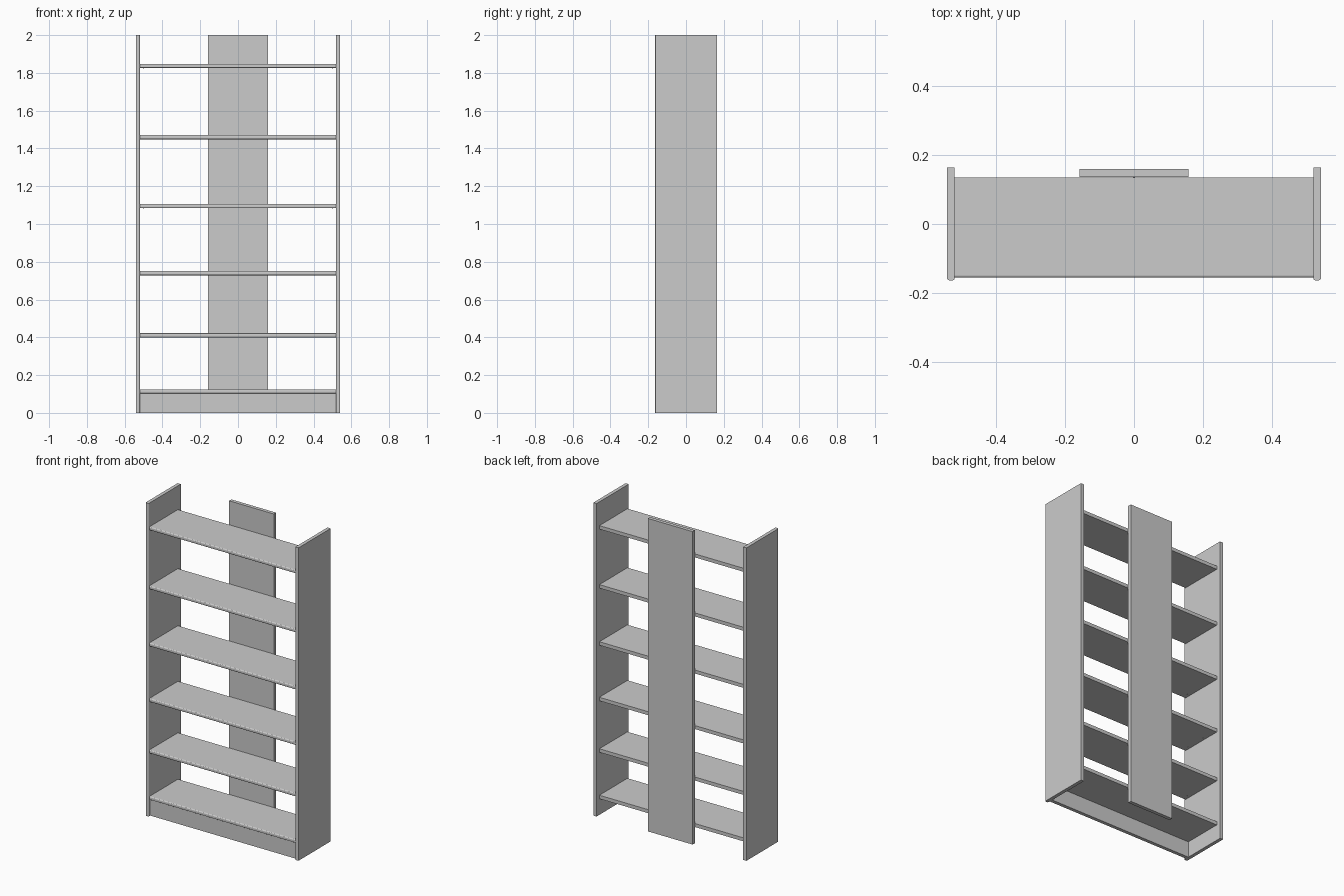
import bpy, bmesh
from mathutils import Matrix

if "Cube" in bpy.data.objects:
    bpy.data.objects.remove(bpy.data.objects["Cube"])


def board(name, lo, hi, round_axis=None):
    """Box between two corners; front edges running along round_axis are rounded."""
    bm = bmesh.new()
    bmesh.ops.create_cube(bm, size=1)
    for v in bm.verts:
        v.co = [a + (c + 0.5) * (b - a) for a, b, c in zip(lo, hi, v.co)]
    if round_axis is not None:
        edges = [e for e in bm.edges
                 if all(abs(v.co.y - lo[1]) < 1e-5 for v in e.verts)
                 and abs(e.verts[0].co[round_axis] - e.verts[1].co[round_axis]) > 1e-4]
        bmesh.ops.bevel(bm, geom=edges, offset=0.007, segments=4,
                        profile=0.5, affect='EDGES')
    return finish(name, bm)


def screw(name, loc, axis):
    """Tiny flat screw head facing along axis."""
    bm = bmesh.new()
    turn = Matrix.Rotation(1.5707963, 4, axis) if axis else Matrix()
    bmesh.ops.create_cone(bm, cap_ends=True, segments=10, radius1=0.003,
                          radius2=0.003, depth=0.002,
                          matrix=Matrix.Translation(loc) @ turn)
    return finish(name, bm)


def finish(name, bm):
    bmesh.ops.recalc_face_normals(bm, faces=bm.faces)
    mesh = bpy.data.meshes.new(name)
    bm.to_mesh(mesh)
    bm.free()
    ob = bpy.data.objects.new(name, mesh)
    bpy.context.collection.objects.link(ob)
    return ob


T = 0.0225                     # board thickness
OUT, IN = 0.541, 0.5185        # side panel outer and inner x
D = 0.163                      # half depth

# Side panels with rounded front edges
board("side_panel_left", (-OUT, -D, 0), (-IN, D, 2), 2)
board("side_panel_right", (IN, -D, 0), (OUT, D, 2), 2)

# Shelves with rounded front edges, and small screws beneath the ends
tops = [0.125, 0.422, 0.751, 1.106, 1.471, 1.848]
for i, z in enumerate(tops):
    board(f"shelf_{i + 1}", (-IN, -0.155, z - T), (IN, 0.134, z), 0)
    if i:
        for sx in (-1, 1):
            for y in (-0.108, 0.03):
                screw("shelf_screw", (sx * 0.5, y, z - T), None)
        # Screw on the front of the back panel, below each shelf
        screw("back_panel_screw", (0, 0.136, z - T - 0.12), 'X')

# Plinth under the lowest shelf
board("plinth", (-IN, -0.147, 0), (IN, -0.1245, tops[0] - T))

# Narrow central back panel
board("back_panel", (-0.158, 0.136, 0), (0.158, 0.159, 2))
